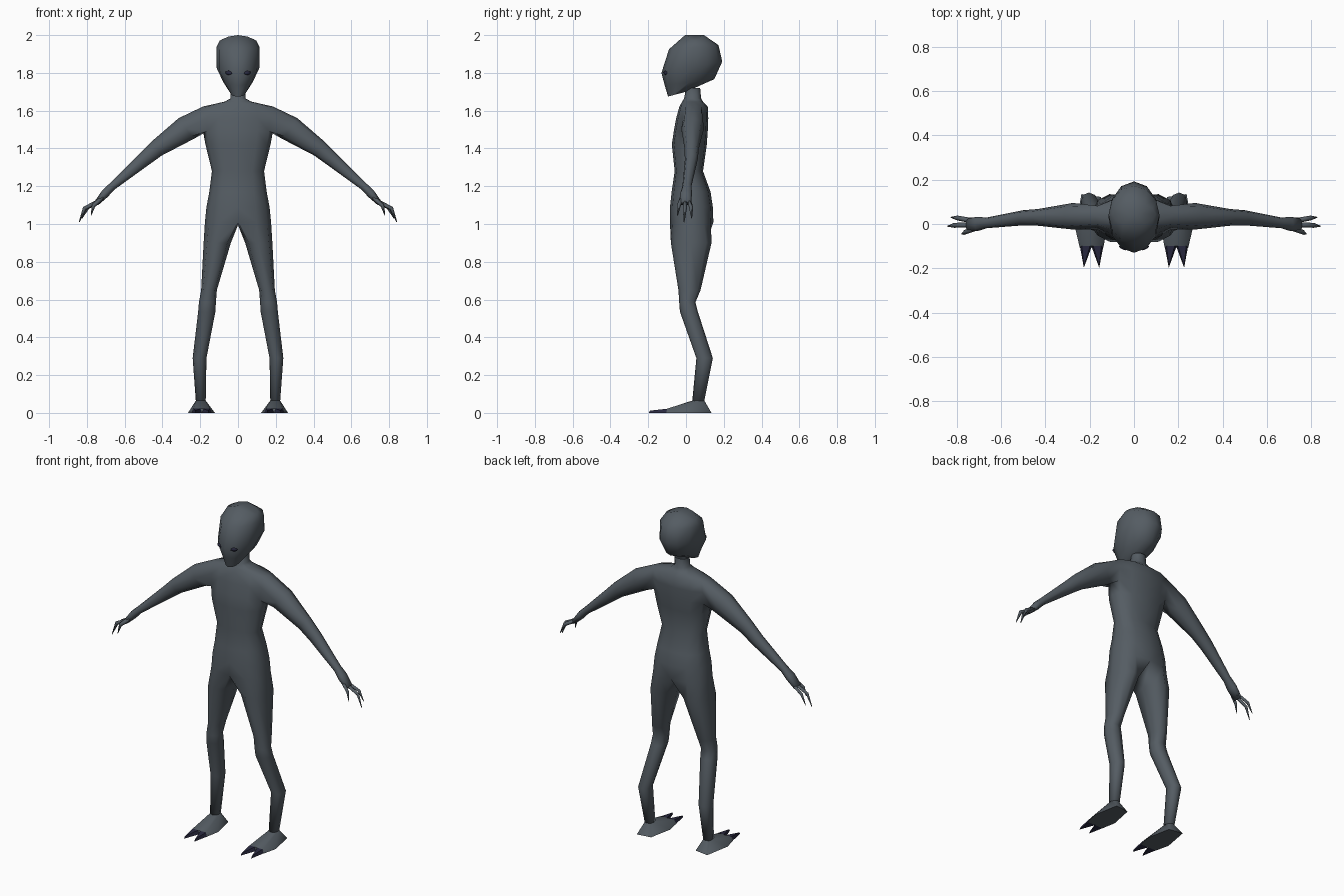
import bpy, bmesh, math
from mathutils import Vector, Matrix

if "Cube" in bpy.data.objects:
    bpy.data.objects.remove(bpy.data.objects["Cube"])


def material(name, rgb):
    m = bpy.data.materials.new(name)
    m.diffuse_color = (*rgb, 1)
    m.use_nodes = True
    m.node_tree.nodes["Principled BSDF"].inputs["Base Color"].default_value = m.diffuse_color
    return m


SKIN = material("slate_skin", (0.09, 0.108, 0.125))
DARK = material("dark_navy", (0.022, 0.022, 0.05))


def finish(name, bm, mat, mirror=True, smooth=180):
    if mirror:
        bmesh.ops.mirror(bm, geom=bm.verts[:] + bm.edges[:] + bm.faces[:],
                         matrix=Matrix.Identity(4), merge_dist=0.001, axis='X')
    bmesh.ops.recalc_face_normals(bm, faces=bm.faces)
    me = bpy.data.meshes.new(name)
    bm.to_mesh(me)
    bm.free()
    me.materials.append(mat)
    ob = bpy.data.objects.new(name, me)
    bpy.context.collection.objects.link(ob)
    bpy.ops.object.select_all(action='DESELECT')
    ob.select_set(True)
    bpy.context.view_layer.objects.active = ob
    bpy.ops.object.shade_smooth_by_angle(angle=math.radians(smooth))
    return ob


def bridge(bm, a, b, closed=True, skip=()):
    n = len(a)
    for i in range(n if closed else n - 1):
        if i not in skip:
            j = (i + 1) % n
            bm.faces.new((a[i], a[j], b[j], b[i]))


def squash(v, p=0.85):
    return math.copysign(abs(v) ** p, v)


# Body: half torso as open rings, closed leg and arm tubes grown from it
bm = bmesh.new()
TORSO = [  # z, half width, front y, back y
    (1.72, .040, .00, .075), (1.665, .040, -.01, .08), (1.648, .07, -.02, .09),
    (1.622, .185, -.035, .115), (1.56, .19, -.052, .118), (1.49, .185, -.065, .115),
    (1.42, .172, -.075, .11), (1.28, .138, -.06, .09), (1.17, .152, -.076, .13),
    (1.09, .167, -.085, .142), (1.01, .175, -.085, .145)]
rings = []
for z, w, f, b in TORSO:
    ring = []
    for i in range(7):
        a = math.radians(-90 + 30 * i)
        x = 0 if i in (0, 6) else w * squash(math.cos(a))
        ring.append(bm.verts.new((x, (f + b) / 2 + (b - f) / 2 * squash(math.sin(a)), z)))
    rings.append(ring)
for k in range(len(rings) - 1):
    bridge(bm, rings[k], rings[k + 1], False, (2, 3) if k in (3, 4) else ())

# Legs
LEG = [  # z, inner x, outer x, front y, back y
    (.90, .038, .182, -.08, .135), (.65, .112, .195, -.04, .077),
    (.585, .117, .207, -.036, .05), (.535, .12, .211, -.032, .063),
    (.29, .167, .240, .055, .142), (.06, .171, .223, .033, .096)]
prev = rings[-1] + [bm.verts.new((0, .03, .995))]
for z, x0, x1, f, b in LEG:
    ring = []
    for i in range(8):
        a = math.radians(-135 + 45 * i)
        ring.append(bm.verts.new(((x0 + x1) / 2 + (x1 - x0) / 2 * squash(math.cos(a)),
                                  (f + b) / 2 + (b - f) / 2 * squash(math.sin(a)), z)))
    bridge(bm, prev, ring)
    prev = ring
bm.faces.new(prev)

# Arms
up, mid, low = rings[3], rings[4], rings[5]
prev = [up[2], up[3], up[4], mid[4], low[4], low[3], low[2], mid[2]]
bmesh.ops.delete(bm, geom=[mid[3]], context='VERTS')
ARM = [  # centre, half thickness, half depth
    ((.275, .035, 1.505), .068, .06), ((.43, .03, 1.40), .046, .038),
    ((.50, .028, 1.34), .038, .034), ((.665, .005, 1.20), .021, .024),
    ((.705, 0, 1.16), .023, .032), ((.75, -.003, 1.11), .014, .030)]
for c, t, d in ARM:
    ring = []
    for i in range(8):
        a = math.radians(135 - 45 * i)
        h = t * squash(math.sin(a))
        ring.append(bm.verts.new((c[0] + .58 * h, c[1] - d * squash(math.cos(a)) * -1, c[2] + .81 * h)))
    bridge(bm, prev, ring)
    prev = ring
bm.faces.new(prev)
finish("body", bm, SKIN)

# Fingers: bent tapering four-sided tubes
bm = bmesh.new()
FINGERS = [((.735, .016, 1.122), (.797, .027, 1.088), (.826, .03, 1.03)),
           ((.735, -.004, 1.122), (.812, -.006, 1.083), (.841, -.01, 1.01)),
           ((.715, -.02, 1.142), (.765, -.038, 1.098), (.778, -.045, 1.045))]
for path in FINGERS:
    prev = None
    for p, r in zip(path, (.012, .011, .002)):
        ring = [bm.verts.new((p[0] + .75 * r * u, p[1] + r * v, p[2] + .66 * r * u))
                for u, v in ((1, 0), (0, 1), (-1, 0), (0, -1))]
        if prev:
            bridge(bm, prev, ring)
        else:
            bm.faces.new(ring)
        prev = ring
    bm.faces.new(prev)
finish("fingers", bm, SKIN)


def hull(bm, pts):
    vs = [bm.verts.new(p) for p in pts]
    res = bmesh.ops.convex_hull(bm, input=vs)
    bmesh.ops.delete(bm, geom=[v for v in res["geom_interior"] if isinstance(v, bmesh.types.BMVert)],
                     context='VERTS')


# Feet
bm = bmesh.new()
hull(bm, [(.197 + .026 * math.cos(a), .065 + .032 * math.sin(a), .065)
          for a in (math.pi / 4 * k for k in range(8))]
     + [(.15, .122, 0), (.237, .135, 0), (.265, -.02, 0), (.245, -.105, 0),
        (.138, -.105, 0), (.122, -.02, 0), (.235, -.1, .022), (.148, -.1, .022)])
finish("feet", bm, SKIN, smooth=45)

# Toe claws
bm = bmesh.new()
for x, tip in ((.165, .157), (.217, .226)):
    hull(bm, [(x - .027, -.10, 0), (x + .027, -.10, 0), (x - .018, -.10, .022),
              (x + .018, -.10, .022), (tip, -.197, 0), (tip, -.19, .012)])
finish("toe_claws", bm, DARK, smooth=45)

# Head: tilted rings from chin to crown
bm = bmesh.new()
HEAD = [  # front y, front z, back y, back z, half width, side droop
    (-.095, 1.675, .0, 1.70, .037, 0), (-.113, 1.735, .15, 1.767, .078, 0),
    (-.13, 1.80, .192, 1.86, .115, 0), (-.09, 1.925, .172, 1.947, .115, 0),
    (-.005, 2.0, .095, 2.0, .098, .03)]
prev = None
for f, fz, b, bz, w, droop in HEAD:
    ring = []
    for i in range(12):
        a = math.radians(30 * i)
        t = (1 - math.cos(a)) / 2
        ring.append(bm.verts.new((w * math.sin(a), f + (b - f) * t,
                                  fz + (bz - fz) * t - droop * math.sin(a) ** 2)))
    if prev:
        bridge(bm, prev, ring)
    else:
        bm.faces.new(ring)
    prev = ring
crown = bm.verts.new((0, .045, 2.0))
for i in range(12):
    bm.faces.new((prev[i], prev[(i + 1) % 12], crown))
finish("head", bm, SKIN, mirror=False, smooth=60)

# Eyes
bm = bmesh.new()
bmesh.ops.create_icosphere(bm, subdivisions=1, radius=1, matrix=Matrix.Translation((.05, -.109, 1.80))
                           @ Matrix.Rotation(math.radians(25), 4, 'Z') @ Matrix.Diagonal((.022, .006, .012, 1)))
finish("eyes", bm, DARK)
